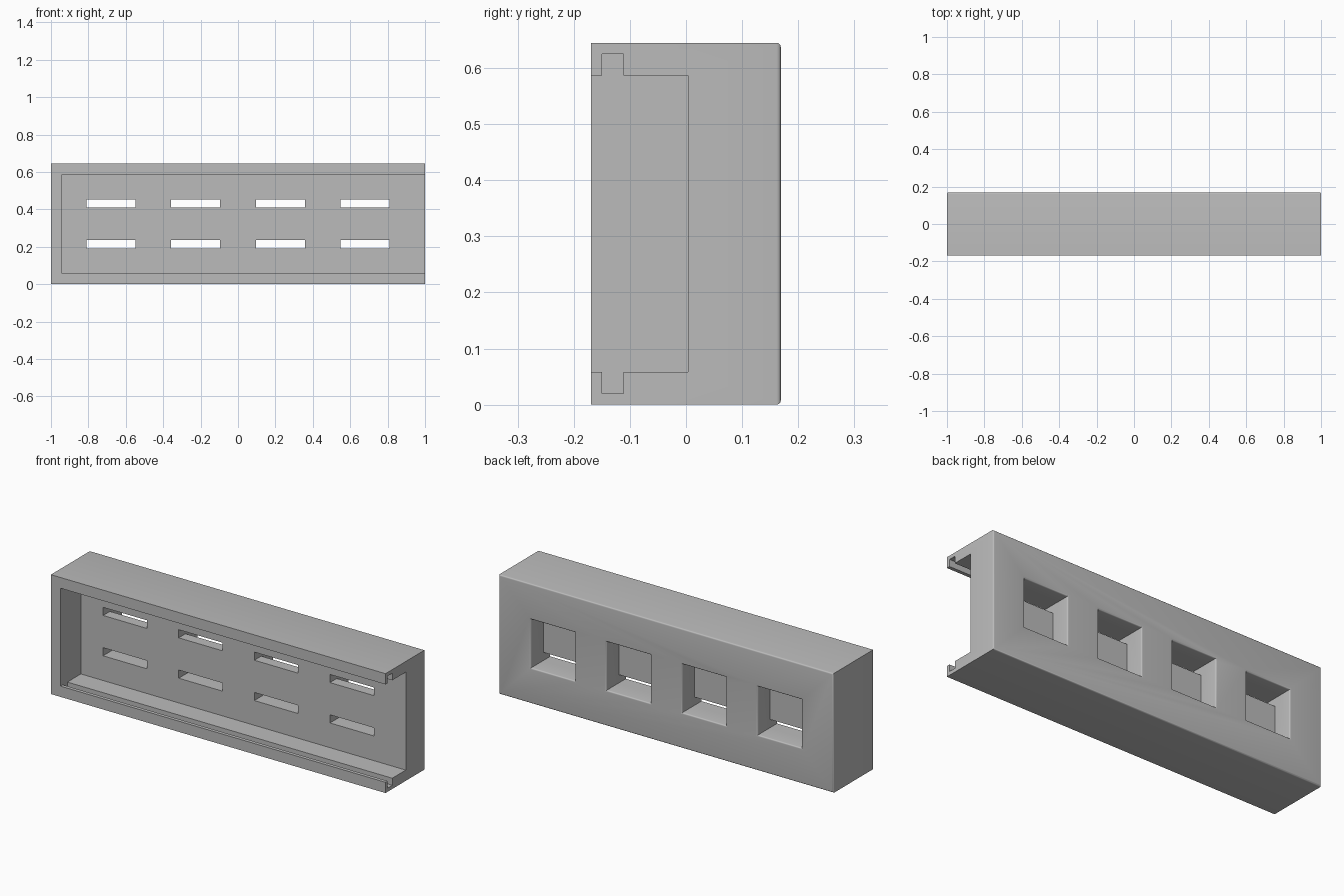
import bpy
import bmesh
from mathutils import Vector

if "Cube" in bpy.data.objects:
    bpy.data.objects.remove(bpy.data.objects["Cube"])

HALF_Y, HEIGHT = 0.169, 0.645
MID = HEIGHT / 2
WALL = 0.058          # outer wall thickness
FLOOR_Y = 0.004       # floor of the front recess
WINDOW = 0.131        # half size of a rear window
SLOT = 0.044          # height of a vent slot

grey = bpy.data.materials.new("plain grey")
grey.use_nodes = True
colour = (0.5, 0.5, 0.5, 1)
grey.diffuse_color = colour
grey.node_tree.nodes["Principled BSDF"].inputs["Base Color"].default_value = colour


def box(name, low, high):
    """Box between two opposite corners."""
    low, high = Vector(low), Vector(high)
    bm = bmesh.new()
    bmesh.ops.create_cube(bm, size=1)
    bmesh.ops.scale(bm, vec=high - low, verts=bm.verts)
    bmesh.ops.translate(bm, vec=(low + high) / 2, verts=bm.verts)
    mesh = bpy.data.meshes.new(name)
    bm.to_mesh(mesh)
    bm.free()
    obj = bpy.data.objects.new(name, mesh)
    bpy.context.collection.objects.link(obj)
    return obj


def cut(target, low, high):
    """Subtract a box from the target."""
    cutter = box("cutter", low, high)
    cutter.hide_render = True
    mod = target.modifiers.new("cut", 'BOOLEAN')
    mod.operation, mod.solver, mod.object = 'DIFFERENCE', 'EXACT', cutter
    bpy.context.view_layer.objects.active = target
    bpy.ops.object.modifier_apply(modifier=mod.name)
    bpy.data.objects.remove(cutter)


housing = box("housing", (-1, -HALF_Y, 0), (1, HALF_Y, HEIGHT))
housing.data.materials.append(grey)

# Front recess, open at the +x end, and the grooves for a sliding cover
left_wall = -1 + WALL
cut(housing, (left_wall, -0.3, WALL), (1.1, FLOOR_Y, HEIGHT - WALL))
cut(housing, (left_wall, -0.15, 0.02), (1.1, -0.111, HEIGHT - 0.02))

# Rear windows, each with a slot along its top and bottom into the recess
for i in range(4):
    x = (i - 1.5) * 0.452
    x0, x1 = x - WINDOW, x + WINDOW
    cut(housing, (x0, FLOOR_Y + WALL, MID - WINDOW), (x1, 0.3, MID + WINDOW))
    for z in (MID - WINDOW, MID + WINDOW - SLOT):
        cut(housing, (x0, -0.05, z), (x1, 0.1, z + SLOT))

# Rounded edges around the back face and its windows
bm = bmesh.new()
bm.from_mesh(housing.data)
bmesh.ops.dissolve_limit(bm, angle_limit=0.01, verts=bm.verts, edges=bm.edges)
rim = [e for e in bm.edges
       if all(abs(v.co.y - HALF_Y) < 1e-4 for v in e.verts)
       and len(e.link_faces) == 2 and e.calc_face_angle() > 0.5]
bmesh.ops.bevel(bm, geom=rim, offset=0.008, segments=4, profile=0.5,
                affect='EDGES', clamp_overlap=False)
bm.to_mesh(housing.data)
bm.free()

bpy.ops.object.select_all(action='DESELECT')
housing.select_set(True)
bpy.context.view_layer.objects.active = housing
bpy.ops.object.shade_smooth_by_angle(angle=0.6)
